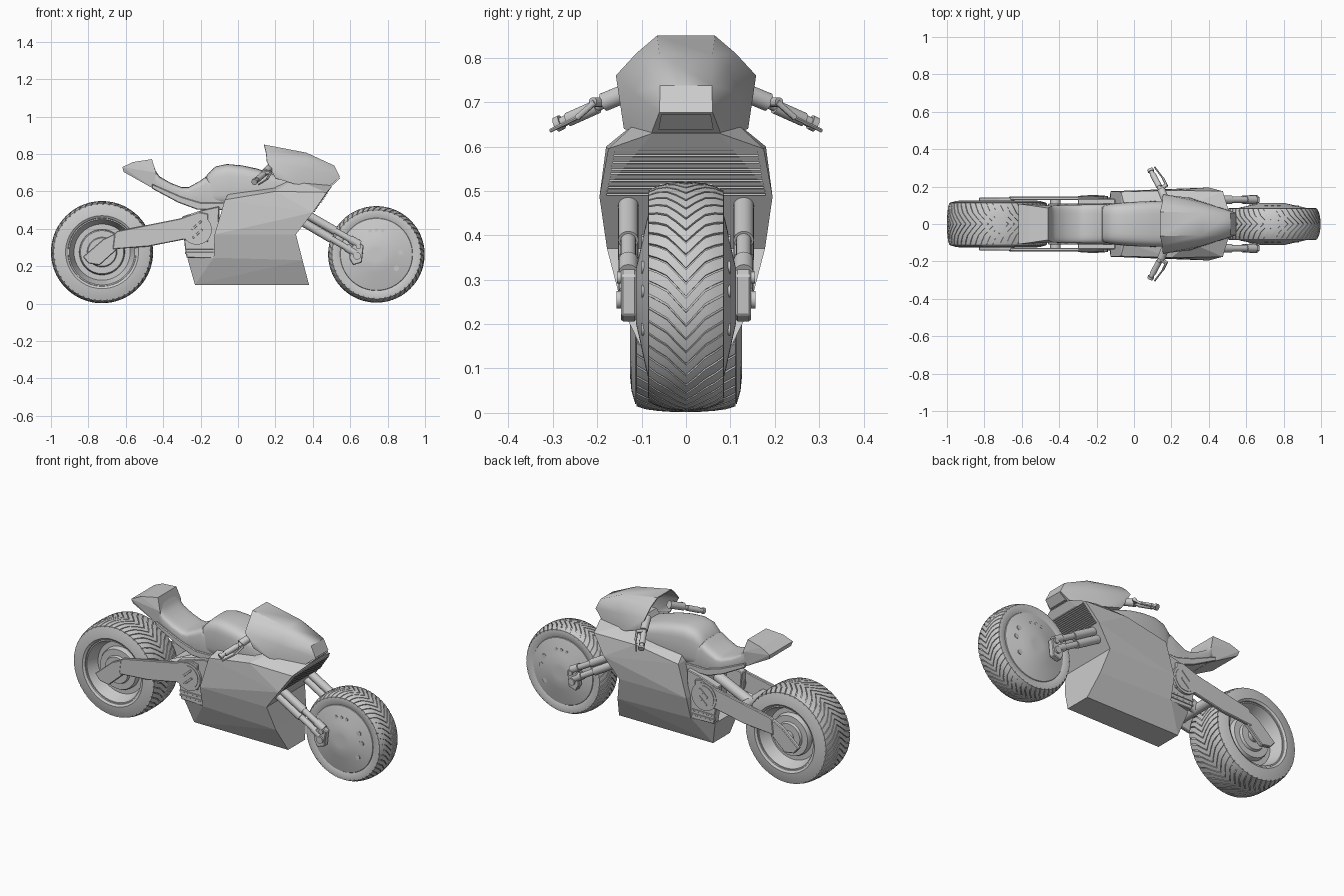
import bpy, bmesh, math
from mathutils import Vector, Matrix

if "Cube" in bpy.data.objects:
    bpy.data.objects.remove(bpy.data.objects["Cube"])

def finish(name, bm, angle=30):
    """Turn a bmesh into an object, smooth below the given angle."""
    bmesh.ops.recalc_face_normals(bm, faces=bm.faces[:])
    for f in bm.faces:
        f.smooth = angle > 0
    for e in bm.edges:
        e.smooth = len(e.link_faces) == 2 and e.calc_face_angle(0) < math.radians(angle)
    me = bpy.data.meshes.new(name)
    bm.to_mesh(me)
    bm.free()
    ob = bpy.data.objects.new(name, me)
    bpy.context.collection.objects.link(ob)
    return ob

def hull(name, half, angle=0, open_back=False):
    """Faceted convex panel body from one half of its corner points."""
    bm = bmesh.new()
    for x, y, z in half:
        for s in (1, -1):
            bm.verts.new((x, s * y, z))
    bmesh.ops.convex_hull(bm, input=bm.verts[:])
    bmesh.ops.delete(bm, geom=[v for v in bm.verts if not v.link_faces], context='VERTS')
    bmesh.ops.dissolve_limit(bm, angle_limit=0.02, verts=bm.verts[:], edges=bm.edges[:])
    if open_back:
        bm.normal_update()
        bmesh.ops.delete(bm, geom=[f for f in bm.faces if f.normal.x < -0.6], context='FACES')
    return finish(name, bm, angle)

def plates(name, poly, y0, y1, bevel=0.004):
    """Mirrored pair of side plates from an x-z outline."""
    bm = bmesh.new()
    for s in (1, -1):
        a = [bm.verts.new((x, s * y0, z)) for x, z in poly]
        b = [bm.verts.new((x, s * y1, z)) for x, z in poly]
        bm.faces.new(a)
        bm.faces.new(b)
        for i in range(len(poly)):
            j = (i + 1) % len(poly)
            bm.faces.new((a[i], a[j], b[j], b[i]))
    ob = finish(name, bm, 0)
    m = ob.modifiers.new("bevel", 'BEVEL')
    m.width, m.segments = bevel, 1
    return ob

def tubes(name, segs, n=20):
    """Mirrored pairs of cylinders; each segment is (start, end, radius)."""
    bm = bmesh.new()
    for a, b, r in segs:
        for s in (1, -1):
            p, q = Vector((a[0], s * a[1], a[2])), Vector((b[0], s * b[1], b[2]))
            d = q - p
            m = Matrix.Translation((p + q) / 2) @ d.to_track_quat('Z', 'Y').to_matrix().to_4x4()
            bmesh.ops.create_cone(bm, cap_ends=True, segments=n, radius1=r, radius2=r,
                                  depth=d.length, matrix=m)
    return finish(name, bm)

def lathe(name, half, cx, cz, n=72):
    """Spin a (y, radius) half profile, mirrored in y, about the axle; small ends are capped."""
    prof = half + [(-y, r) for y, r in reversed(half) if y > 0]
    bm = bmesh.new()
    rings = []
    for y, r in prof:
        rings.append([bm.verts.new((cx + r * math.cos(2 * math.pi * k / n), y,
                                    cz + r * math.sin(2 * math.pi * k / n))) for k in range(n)])
    capped = half[0][1] < .1
    for a, b in zip(rings, rings[1:] if capped else rings[1:] + rings[:1]):
        for k in range(n):
            j = (k + 1) % n
            bm.faces.new((a[k], a[j], b[j], b[k]))
    if capped:
        bm.faces.new(rings[0])
        bm.faces.new(rings[-1])
    return finish(name, bm)

def tread(name, prof, cx, cz, n, shift):
    """Chevron blocks around the tyre crown; prof is (y, radius) from the middle out."""
    full = [(-y, r) for y, r in reversed(prof[1:])] + prof
    w = prof[-1][0]
    step = 2 * math.pi / n
    bm = bmesh.new()
    for k in range(n):
        rows = []
        for y, r in full:
            u = abs(y) / w
            base = k * step + shift * (u if u < .52 else .52 + (u - .52) * .5)
            row = []
            for t, dr in ((0, -.009), (0, 0), (.42, 0), (.84, 0), (.84, -.009)):
                a = base + t * step
                row.append(bm.verts.new((cx + (r + dr) * math.cos(a), y, cz + (r + dr) * math.sin(a))))
            rows.append(row)
        for p, q in zip(rows, rows[1:]):
            for i in range(4):
                bm.faces.new((p[i], p[i + 1], q[i + 1], q[i]))
        bm.faces.new(rows[0])
        bm.faces.new(rows[-1])
    return finish(name, bm)

def loft(name, sections, power=0.5, n=32):
    """Rounded body from (x, half width, bottom, top) sections."""
    def sp(v):
        return math.copysign(abs(v) ** power, v)
    bm = bmesh.new()
    rings = []
    for x, w, z0, z1 in sections:
        rings.append([bm.verts.new((x, w * sp(math.cos(2 * math.pi * k / n)),
                     (z0 + z1) / 2 + (z1 - z0) / 2 * sp(math.sin(2 * math.pi * k / n)))) for k in range(n)])
    for a, b in zip(rings, rings[1:]):
        for k in range(n):
            j = (k + 1) % n
            bm.faces.new((a[k], a[j], b[j], b[k]))
    bm.faces.new(rings[0])
    bm.faces.new(rings[-1])
    return finish(name, bm, 40)

# wheels: tyre with tread, front dish cover, rear deep rim with hub
FX, FZ, RX, RZ = .74, .263, -.727, .275
ft = [(0, .258), (.022, .257), (.043, .254), (.065, .248), (.084, .238)]
rt = [(0, .273), (.03, .273), (.06, .271), (.09, .267), (.112, .26)]
lathe("front_tyre", [(.07, .17), (.08, .195), (.086, .22), (.0845, .234)]
      + [(y, r - .006) for y, r in reversed(ft)], FX, FZ)
tread("front_tread", ft, FX, FZ, 50, .36)
lathe("front_wheel_cover", [(.113, .035), (.113, .06), (.104, .10), (.09, .165), (.083, .192), (.07, .2), (0, .2)], FX, FZ)
lathe("rear_tyre", [(.10, .178), (.118, .183), (.126, .195), (.123, .225), (.114, .256)]
      + [(y, r - .006) for y, r in reversed(rt)], RX, RZ)
tread("rear_tread", rt, RX, RZ, 50, .4)
lathe("rear_rim", [(.09, .04), (.09, .075), (.075, .08), (.075, .115), (.065, .12), (.045, .122), (.045, .15),
                   (.10, .17), (.112, .175), (.112, .185), (0, .185)], RX, RZ)
tubes("rear_axle", [((RX, 0, RZ), (RX, .14, RZ), .035)])
studs = []
for deg in (5, 30, 75, 90, 105, 325):
    a = math.radians(deg)
    x, z = FX + .13 * math.cos(a), FZ + .13 * math.sin(a)
    studs.append(((x, .08, z), (x, .1, z), .014 if deg < 60 or deg > 300 else .009))
tubes("cover_studs", studs, 14)

# lower fairing in three faceted tiers
hull("belly_pan", [(-.23, .078, .10), (.38, .078, .10), (-.27, .115, .24), (-.13, .142, .245), (.345, .142, .232)])
hull("middle_fairing", [(-.13, .142, .245), (.345, .142, .232), (-.125, .175, .37), (.31, .178, .37)])
hull("upper_fairing", [(-.125, .175, .37), (.31, .178, .37), (-.07, .172, .555), (.2, .18, .60),
                       (.40, .195, .487), (-.05, .1, .59), (.24, .1, .63)])
hull("nose", [(.2, .18, .60), (.24, .18, .56), (.40, .195, .487), (.475, .175, .595), (.505, .075, .63),
              (.3, .1, .665), (.2, .1, .63)])

# grille slats under the nose
bm = bmesh.new()
for i in range(13):
    t = (i + .6) / 13.5
    m = Matrix.Translation((.401 + .078 * t, 0, .487 + .108 * t)) @ Matrix.Diagonal((.012, .36 - .04 * t, .0045, 1))
    bmesh.ops.create_cube(bm, size=1, matrix=m)
finish("grille_slats", bm, 0)

# front screen with open back, headlight and dash
screen = hull("screen", [(.14, .065, .85), (.15, .112, .81), (.155, .158, .76), (.20, .14, .67), (.365, .06, .807),
                         (.37, .095, .775), (.36, .118, .72), (.515, .058, .738), (.545, .06, .677),
                         (.48, .082, .62), (.3, .14, .64)], 38, True)
m = screen.modifiers.new("thickness", 'SOLIDIFY')
m.thickness, m.offset = .006, -1
hull("headlight", [(.548, .056, .672), (.512, .062, .638), (.50, .056, .672), (.48, .062, .638)])
hull("dash", [(.22, .08, .67), (.24, .07, .71), (.32, .06, .71), (.34, .08, .65)])

# tank, seat and tail
loft("tank", [(-.18, .085, .53, .655), (-.165, .098, .52, .69), (-.12, .108, .52, .733), (-.06, .115, .52, .746),
              (.02, .12, .52, .739), (.1, .122, .53, .722), (.2, .12, .54, .69), (.3, .1, .55, .66)], .5)
loft("seat", [(-.07, .10, .50, .62), (-.17, .105, .503, .68), (-.205, .105, .505, .655), (-.265, .104, .52, .622),
              (-.3, .103, .534, .622), (-.36, .102, .562, .645), (-.42, .1, .595, .68), (-.44, .098, .61, .71),
              (-.458, .09, .622, .762)], .4)
hull("tail", [(-.618, .108, .73), (-.612, .1, .704), (-.52, .095, .655), (-.43, .09, .602), (-.56, .1, .757),
              (-.46, .085, .772), (-.438, .098, .70)], 0)
plates("seat_rail", [(-.07, .54), (-.07, .50), (-.22, .503), (-.32, .54), (-.46, .615), (-.46, .64), (-.3, .57), (-.2, .54)],
       .095, .11)

# frame behind the fairing and swingarm
hull("engine_core", [(-.1, .11, .53), (-.2, .10, .51), (-.2, .10, .23), (-.1, .11, .23)])
plates("pivot_mount", [(-.30, .465), (-.19, .50), (-.10, .52), (-.11, .24), (-.275, .245), (-.285, .31)], .09, .136)
plates("swingarm", [(-.16, .48), (-.21, .49), (-.31, .455), (-.645, .388), (-.66, .375), (-.67, .29), (-.48, .305),
                    (-.29, .342), (-.16, .33)], .127, .147)
plates("axle_bracket", [(-.645, .38), (-.72, .345), (-.83, .25), (-.80, .215), (-.74, .205), (-.64, .295)], .118, .143)
tubes("pivot_disc", [((-.22, .12, .395), (-.22, .15, .395), .08), ((-.22, .14, .395), (-.22, .153, .395), .066)], 32)
for name, x, z in (("pivot_bar_upper", -.25, .40), ("pivot_bar_lower", -.245, .355)):
    plates(name, [(x, z), (x + .05, z + .045), (x + .057, z + .037), (x + .007, z - .008)], .15, .156, .001)
tubes("shock", [((-.42, 0, .36), (-.2, 0, .46), .03), ((-.42, 0, .36), (-.42, .13, .36), .028)])
for i in range(2):
    z = .265 + i * .025
    plates("mount_rib", [(-.283, z), (-.13, z), (-.13, z + .01), (-.283, z + .01)], .13, .141, .001)

# front fork: twin tubes per side with sleeves and axle clamp
tubes("fork", [((.30, .13, .515), (.65, .13, .315), .017), ((.28, .13, .475), (.63, .13, .27), .017),
               ((.36, .13, .481), (.52, .13, .389), .023), ((.34, .13, .44), (.50, .13, .346), .023),
               ((.60, .13, .344), (.65, .13, .315), .022), ((.58, .13, .30), (.63, .13, .27), .022)])
plates("axle_clamp", [(.60, .30), (.64, .335), (.672, .31), (.662, .22), (.615, .205), (.595, .24)], .112, .146)
tubes("clamp_bolt", [((.637, .09, .255), (.637, .156, .255), .02), ((.645, .1, .305), (.645, .155, .305), .014)])

# handlebars and levers
tubes("handlebar", [((.18, .10, .735), (.145, .185, .70), .021), ((.15, .17, .705), (.09, .285, .652), .012),
                    ((.135, .20, .69), (.10, .265, .661), .016), ((.092, .28, .655), (.087, .292, .649), .017)])
tubes("lever", [((.14, .185, .70), (.175, .21, .70), .011), ((.175, .205, .70), (.155, .245, .665), .007),
                ((.155, .245, .665), (.11, .305, .636), .0045)], 12)
